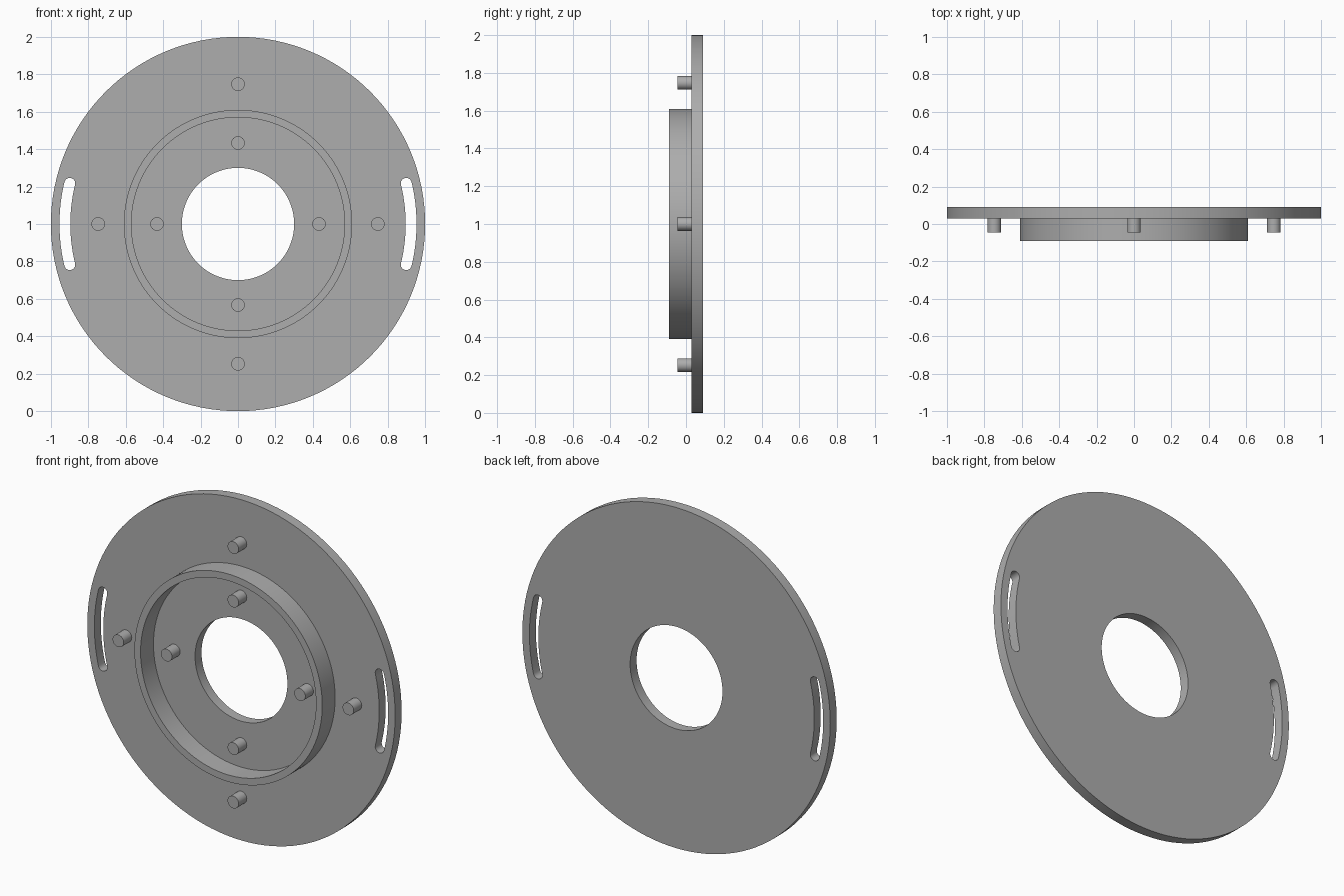
import bpy, bmesh, math

if "Cube" in bpy.data.objects:
    bpy.data.objects.remove(bpy.data.objects["Cube"])

grey = bpy.data.materials.new("plain_grey")
grey.diffuse_color = (0.42, 0.42, 0.42, 1)
grey.use_nodes = True
grey.node_tree.nodes["Principled BSDF"].inputs["Base Color"].default_value = grey.diffuse_color


def arc(cx, cz, r, a0, a1, n):
    """Points along an arc in degrees, both ends included."""
    return [(cx + r * math.cos(math.radians(a0 + (a1 - a0) * i / n)),
             cz + r * math.sin(math.radians(a0 + (a1 - a0) * i / n)))
            for i in range(n + 1)]


def circle(r, n=128, cx=0, cz=0):
    return arc(cx, cz, r, 0, 360, n)[:-1]


def slot(side, r=0.925, w=0.029, half=13.6):
    """Curved slot with rounded ends, on the given side."""
    mid = 0 if side > 0 else 180
    lo, hi = mid - half, mid + half
    ends = [(r * math.cos(math.radians(a)), r * math.sin(math.radians(a)))
            for a in (lo, hi)]
    return (arc(0, 0, r + w, lo, hi, 20)
            + arc(*ends[1], w, hi, hi + 180, 10)[1:-1]
            + arc(0, 0, r - w, hi, lo, 20)
            + arc(*ends[0], w, lo + 180, lo + 360, 10)[1:-1])


def extrude_profile(name, loops, y0, y1):
    """Fill an outline with holes in the XZ plane and extrude it along y."""
    curve = bpy.data.curves.new(name, 'CURVE')
    curve.dimensions = '2D'
    curve.fill_mode = 'BOTH'
    curve.extrude = (y1 - y0) / 2
    for pts in loops:
        s = curve.splines.new('POLY')
        s.points.add(len(pts) - 1)
        for p, (x, z) in zip(s.points, pts):
            p.co = (x, z, 0, 1)
        s.use_cyclic_u = True
    ob = bpy.data.objects.new(name, curve)
    bpy.context.collection.objects.link(ob)
    ob.rotation_euler.x = math.pi / 2
    ob.location = (0, (y0 + y1) / 2, 1)
    bpy.ops.object.select_all(action='DESELECT')
    ob.select_set(True)
    bpy.context.view_layer.objects.active = ob
    bpy.ops.object.convert(target='MESH')
    ob = bpy.context.object
    # Weld caps to walls and face everything outward
    bm = bmesh.new()
    bm.from_mesh(ob.data)
    bmesh.ops.remove_doubles(bm, verts=bm.verts, dist=1e-5)
    bmesh.ops.recalc_face_normals(bm, faces=bm.faces)
    bm.to_mesh(ob.data)
    bm.free()
    ob.data.materials.clear()
    ob.data.materials.append(grey)
    bpy.ops.object.shade_smooth_by_angle(angle=math.radians(30))
    return ob


# Disc with centre hole and two curved slots
extrude_profile("disc_plate", [circle(1.0), circle(0.3), slot(1), slot(-1)], 0.03, 0.09)

# Raised ring on the front
extrude_profile("raised_ring", [circle(0.61), circle(0.57)], -0.09, 0.03)

# Inner and outer pins, four of each
for label, r in (("inner", 0.433), ("outer", 0.747)):
    for i in range(4):
        a = i * math.pi / 2
        extrude_profile(f"{label}_pin_{i + 1}",
                        [circle(0.036, 32, r * math.cos(a), r * math.sin(a))],
                        -0.045, 0.03)
